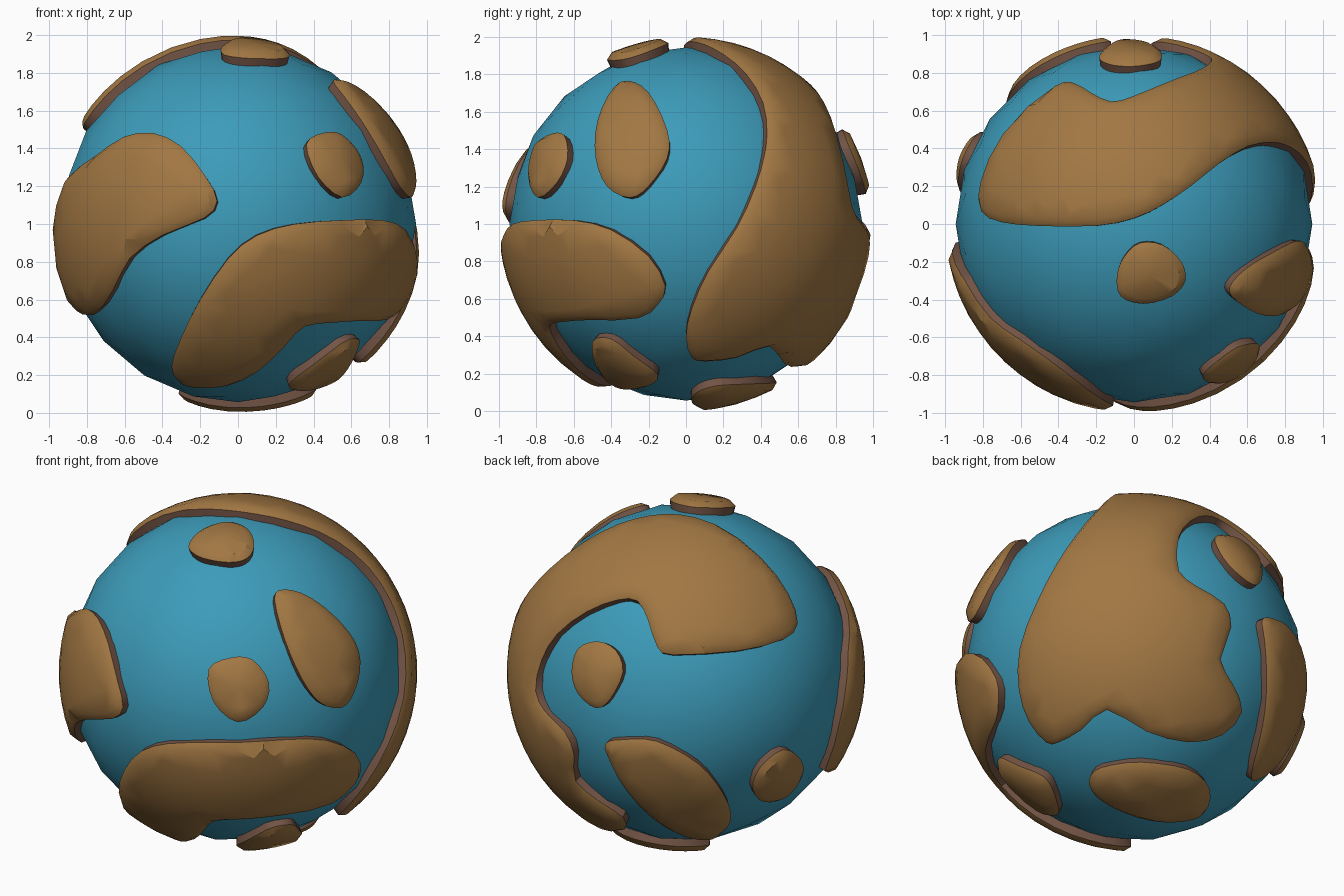
import bpy, bmesh, math
from mathutils import Vector
from mathutils.geometry import delaunay_2d_cdt

if "Cube" in bpy.data.objects:
    bpy.data.objects.remove(bpy.data.objects["Cube"])

CENTRE = Vector((0, 0, 1))
SEA_R, EDGE_R, TOP_R = 0.943, 0.975, 1.0


def material(name, rgb):
    m = bpy.data.materials.new(name)
    m.diffuse_color = (*rgb, 1)
    m.use_nodes = True
    m.node_tree.nodes["Principled BSDF"].inputs["Base Color"].default_value = m.diffuse_color
    return m


SEA = material("sea blue", (0.046, 0.33, 0.49))
LAND = material("land brown", (0.36, 0.185, 0.056))
CLIFF = material("cliff dark brown", (0.17, 0.088, 0.06))

# Directions from which coastlines are drawn: turn and tilt in degrees
VIEWS = {"front": (0, 0), "right": (90, 0), "top": (0, 90),
         "back": (215, 25), "below": (140, -30)}


def on_sphere(view, u, v, r=0.97):
    a, e = (math.radians(d) for d in VIEWS[view])
    right = Vector((math.cos(a), math.sin(a), 0))
    up = Vector((-math.sin(a) * math.sin(e), math.cos(a) * math.sin(e), math.cos(e)))
    cam = right.cross(up) * -1 if right.cross(up).dot(
        Vector((math.sin(a) * math.cos(e), -math.cos(a) * math.cos(e), math.sin(e)))) < 0 else right.cross(up)
    k = min(1, 0.995 * r / max(math.hypot(u, v), 1e-6))
    u, v = u * k, v * k
    return (right * u + up * v + cam * math.sqrt(r * r - u * u - v * v)).normalized()


def smooth_loop(p, steps=3):
    # closed Catmull-Rom curve
    out, n = [], len(p)
    for i in range(n):
        a, b, c, d = p[i - 1], p[i], p[(i + 1) % n], p[(i + 2) % n]
        for s in range(steps):
            t = s / steps
            q = 0.5 * (2 * b + (c - a) * t + (2 * a - 5 * b + 4 * c - d) * t * t
                       + (3 * b - a - 3 * c + d) * t ** 3)
            out.append(q.normalized())
    return out


def inside(p, poly):
    hit = False
    for i, b in enumerate(poly):
        a = poly[i - 1]
        if (a.y > p.y) != (b.y > p.y) and p.x < (b.x - a.x) * (p.y - a.y) / (b.y - a.y) + a.x:
            hit = not hit
    return hit


def land(name, parts, step=0.12):
    pts = [on_sphere(view, u, v) for view, uv in parts for u, v in uv]
    loop = smooth_loop(pts, 2 if len(pts) > 12 else 3)
    # flatten around the middle of the land
    c = sum(loop, Vector()).normalized()
    t1 = c.orthogonal().normalized()
    t2 = c.cross(t1)

    def flat(p):
        q = Vector((p.dot(t1), p.dot(t2)))
        return q.normalized() * math.acos(max(-1, min(1, p.dot(c))))

    def globe(q):
        r = q.length
        return c * math.cos(r) + (t1 * q.x + t2 * q.y) * (math.sin(r) / r if r > 1e-6 else 1)

    poly = [flat(p) for p in loop]
    if sum(poly[i - 1].cross(poly[i]) for i in range(len(poly))) < 0:
        poly.reverse()
    rim = [globe(q) for q in poly]

    def gap(q):
        g = globe(q)
        return min((g - p).length for p in rim)

    # shoulder ring just inside the coast, then a grid of inner points
    inner, n = [], len(poly)
    for i in range(n):
        d = (poly[(i + 1) % n] - poly[i - 1]).normalized()
        q = poly[i] + Vector((-d.y, d.x)) * 0.04
        if inside(q, poly) and gap(q) > 0.028:
            inner.append(q)
    m = int(2.6 / step)
    for i in range(-m, m + 1):
        for j in range(-m, m + 1):
            q = Vector(((i + 0.5 * (j % 2)) * step, j * step * 0.87))
            if q.length < 2.6 and inside(q, poly) and gap(q) > 0.085:
                inner.append(q)
    verts, _, faces, *_ = delaunay_2d_cdt(
        poly + inner, [], [list(range(n))], 1, 1e-5)

    bm = bmesh.new()
    vs = []
    for q in verts:
        k = min(1, gap(q) / 0.04)
        vs.append(bm.verts.new(globe(q) * (EDGE_R + (TOP_R - EDGE_R) * k ** 0.7)))
    for f in faces:
        bm.faces.new([vs[i] for i in f])
    # cliff wall down into the sea
    coast = [e for e in bm.edges if len(e.link_faces) == 1]
    top = set(bm.faces)
    ext = bmesh.ops.extrude_edge_only(bm, edges=coast)["geom"]
    for v in ext:
        if isinstance(v, bmesh.types.BMVert):
            v.co = v.co.normalized() * 0.915
    bmesh.ops.recalc_face_normals(bm, faces=bm.faces)
    if sum(f.normal.dot(f.calc_center_median()) for f in top) < 0:
        bmesh.ops.reverse_faces(bm, faces=bm.faces)
    for f in bm.faces:
        f.material_index = 0 if f in top else 1
    me = bpy.data.meshes.new(name)
    bm.to_mesh(me)
    bm.free()
    me.materials.append(LAND)
    me.materials.append(CLIFF)
    ob = bpy.data.objects.new(name, me)
    bpy.context.collection.objects.link(ob)
    ob.location = CENTRE
    bpy.ops.object.select_all(action='DESELECT')
    ob.select_set(True)
    bpy.context.view_layer.objects.active = ob
    bpy.ops.object.shade_smooth_by_angle(angle=math.radians(38))


# Sea ball
bpy.ops.mesh.primitive_ico_sphere_add(subdivisions=3, radius=SEA_R, location=CENTRE)
sea = bpy.context.object
sea.name = "sea_ball"
sea.data.materials.append(SEA)
bpy.ops.object.shade_smooth()

# Large landmass over the top, right and back
land("great_continent", [
    ("top", [(-.7, .01), (-.5, -.01), (-.2, -.01), (0, .03), (.15, .1), (.3, .2),
             (.45, .32), (.6, .41), (.72, .43)]),
    ("right", [(.42, .38), (.37, .2), (.27, -.02), (.12, -.25), (.03, -.45), (0, -.6),
               (.03, -.71), (.1, -.73)]),
    ("below", [(-.29, -.32), (-.15, -.21), (.07, -.33), (.3, -.39), (.49, -.35), (.6, -.22),
               (.55, -.07), (.48, .07), (.54, .25), (.5, .38), (.35, .475), (.25, .56)]),
    ("back", [(-.8, .07), (-.715, .21), (-.55, .335), (-.38, .4), (-.27, .395), (-.21, .285),
              (-.16, .14), (-.07, .095), (.29, .117), (.54, .18), (.62, .27)])])

# Front continents
land("front_left_continent", [
    ("front", [(-.88, .26), (-.75, .36), (-.6, .46), (-.45, .48), (-.3, .41), (-.17, .25),
               (-.11, .12), (-.18, .03), (-.4, -.06), (-.57, -.18), (-.66, -.35), (-.76, -.48)]),
    ("back", [(.77, -.55), (.87, -.2), (.9, .06)])])
land("front_right_continent", [
    ("front", [(-.35, -.75), (-.3, -.6), (-.2, -.4), (-.05, -.18), (.1, -.06), (.3, 0), (.55, .02)]),
    ("right", [(-.6, .02), (-.4, -.03), (-.2, -.17), (-.11, -.33), (-.15, -.43), (-.25, -.5)]),
    ("front", [(.65, -.51), (.5, -.52), (.35, -.54), (.25, -.64), (.1, -.78), (-.05, -.85),
               (-.2, -.86), (-.31, -.83)])])

# Back landmass and small islands
land("back_left_continent", [("back", [
    (-.45, -.4), (-.35, -.375), (-.16, -.385), (.07, -.51), (.21, -.68), (.25, -.82),
    (.17, -.91), (.05, -.92), (-.08, -.88), (-.21, -.79), (-.35, -.63), (-.42, -.5)])])
land("top_island", [("top", [
    (-.09, -.27), (-.05, -.17), (.03, -.1), (.15, -.11), (.25, -.2), (.27, -.3),
    (.2, -.38), (.05, -.42), (-.07, -.38)])])
land("right_island", [("right", [
    (-.48, .35), (-.47, .55), (-.38, .73), (-.3, .76), (-.2, .7), (-.1, .5), (-.1, .35),
    (-.2, .2), (-.3, .14), (-.42, .2)])])
land("front_island", [("front", [
    (.36, .42), (.45, .48), (.55, .47), (.65, .35), (.65, .22), (.55, .14), (.42, .25)])])
land("lower_front_island", [("right", [
    (-.5, -.63), (-.4, -.61), (-.28, -.7), (-.15, -.8), (-.2, -.86), (-.33, -.87), (-.45, -.8)])])
land("back_island", [("back", [
    (-.6, .13), (-.49, .17), (-.39, .12), (-.35, 0), (-.42, -.15), (-.5, -.2), (-.6, -.12), (-.635, 0)])])
land("left_island", [("back", [
    (.37, -.65), (.41, -.53), (.54, -.43), (.64, -.49), (.64, -.59), (.54, -.7), (.43, -.72)])])
land("bottom_island", [("below", [
    (-.25, -.6), (-.18, -.53), (.04, -.5), (.3, -.54), (.42, -.65), (.38, -.79),
    (.18, -.835), (-.07, -.775), (-.21, -.69)])])
